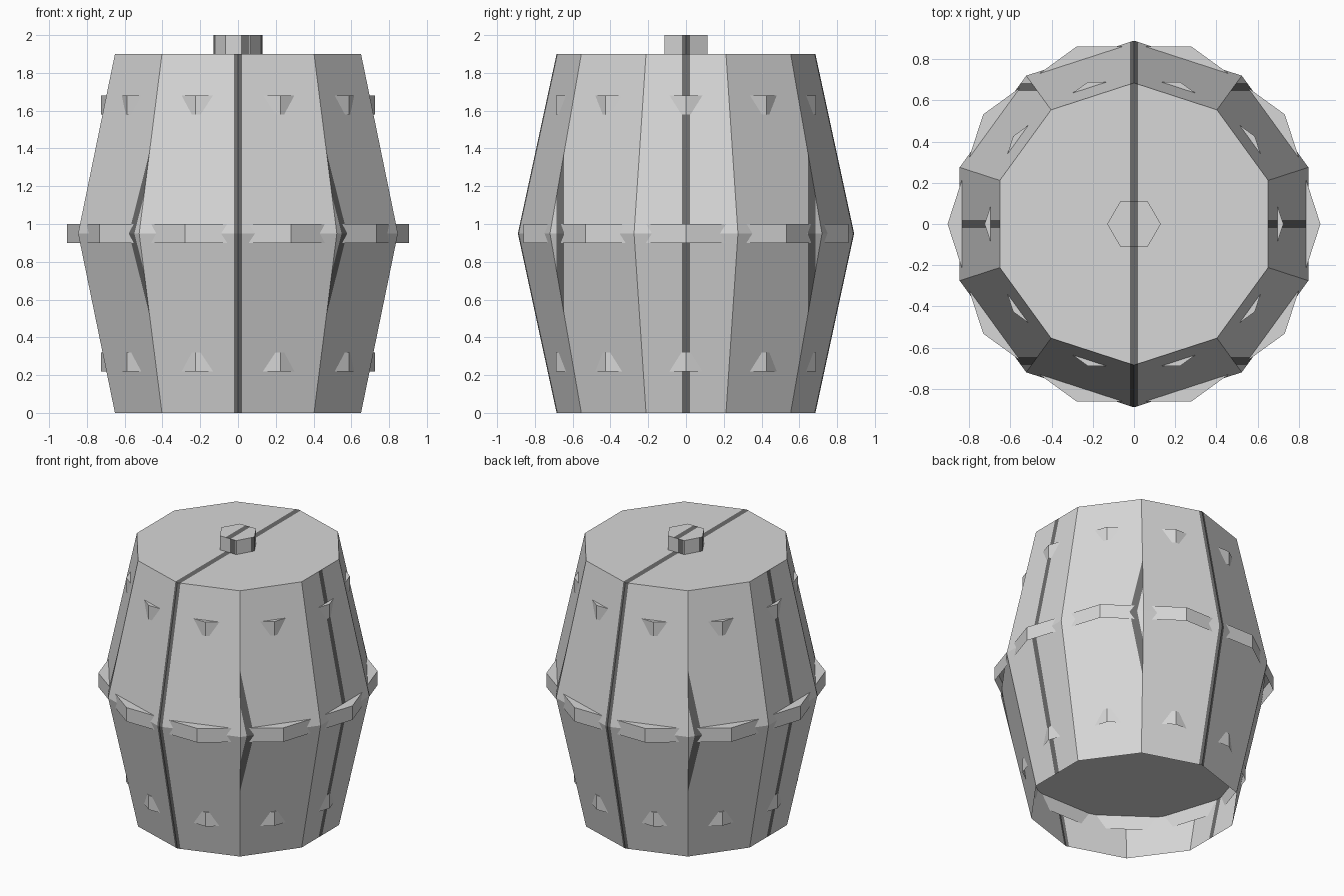
import bpy, bmesh, math

if "Cube" in bpy.data.objects:
    bpy.data.objects.remove(bpy.data.objects["Cube"])


def material(name, v):
    m = bpy.data.materials.new(name)
    m.diffuse_color = (v, v, v, 1)
    m.use_nodes = True
    m.node_tree.nodes["Principled BSDF"].inputs["Base Color"].default_value = m.diffuse_color
    return m


PALE = material("pale_grey", 0.68)
DARK = material("dark_seam_grey", 0.15)


def drum(name, sides, start_deg, rings, x_cuts=(), y_cuts=(), rule=None):
    """Flat-sided drum, closed on top and open below, with seams cut into its faces."""
    bm = bmesh.new()
    loops = []
    for r, z in rings:
        loops.append([bm.verts.new((r * math.cos(a), r * math.sin(a), z))
                      for a in (math.radians(start_deg) + math.tau * i / sides
                                for i in range(sides))])
    for low, high in zip(loops, loops[1:]):
        for i in range(sides):
            j = (i + 1) % sides
            bm.faces.new((low[i], low[j], high[j], high[i]))
    bm.faces.new(loops[-1])
    for axis, cuts in (((1, 0, 0), x_cuts), ((0, 1, 0), y_cuts)):
        for c in cuts:
            bmesh.ops.bisect_plane(bm, geom=bm.verts[:] + bm.edges[:] + bm.faces[:],
                                   plane_co=[c * k for k in axis], plane_no=axis)
    bm.normal_update()
    if rule:
        for f in bm.faces:
            f.material_index = int(rule(f.calc_center_median(), f.normal))
    mesh = bpy.data.meshes.new(name)
    bm.to_mesh(mesh)
    bm.free()
    mesh.materials.append(PALE)
    mesh.materials.append(DARK)
    obj = bpy.data.objects.new(name, mesh)
    bpy.context.collection.objects.link(obj)
    return obj


# Dark seams: on side-facing panels they follow y, elsewhere they follow x
def barrel_seam(c, n):
    if abs(n.x) > max(abs(n.y), abs(n.z)):
        return abs(c.y) < 0.02 or 0.645 < abs(c.y) < 0.685
    return abs(c.x) < 0.02


def knob_seam(c, n):
    if n.z > 0.5:
        return abs(c.x) < 0.02
    if abs(n.x) > abs(n.y):
        return abs(c.y) < 0.02
    return 0.015 < -math.copysign(c.x, c.x * c.y) < 0.06


# Barrel body
drum("barrel_body", 10, 90, [(0.685, 0), (0.89, 0.95), (0.685, 1.9)],
     (-0.02, 0.02), (-0.685, -0.645, -0.02, 0.02, 0.645, 0.685), barrel_seam)

# Hoops, turned half a panel so only their corners poke out
for label, r, z in (("lower", 0.725, 0.22), ("middle", 0.905, 0.90), ("upper", 0.725, 1.58)):
    drum(label + "_hoop", 10, 0, [(r, z), (r, z + 0.1)])

# Lid knob
drum("lid_knob", 6, 0, [(0.13, 1.9), (0.13, 2.0)],
     (-0.06, -0.02, -0.015, 0.015, 0.02, 0.06), (-0.02, 0.02), knob_seam)
